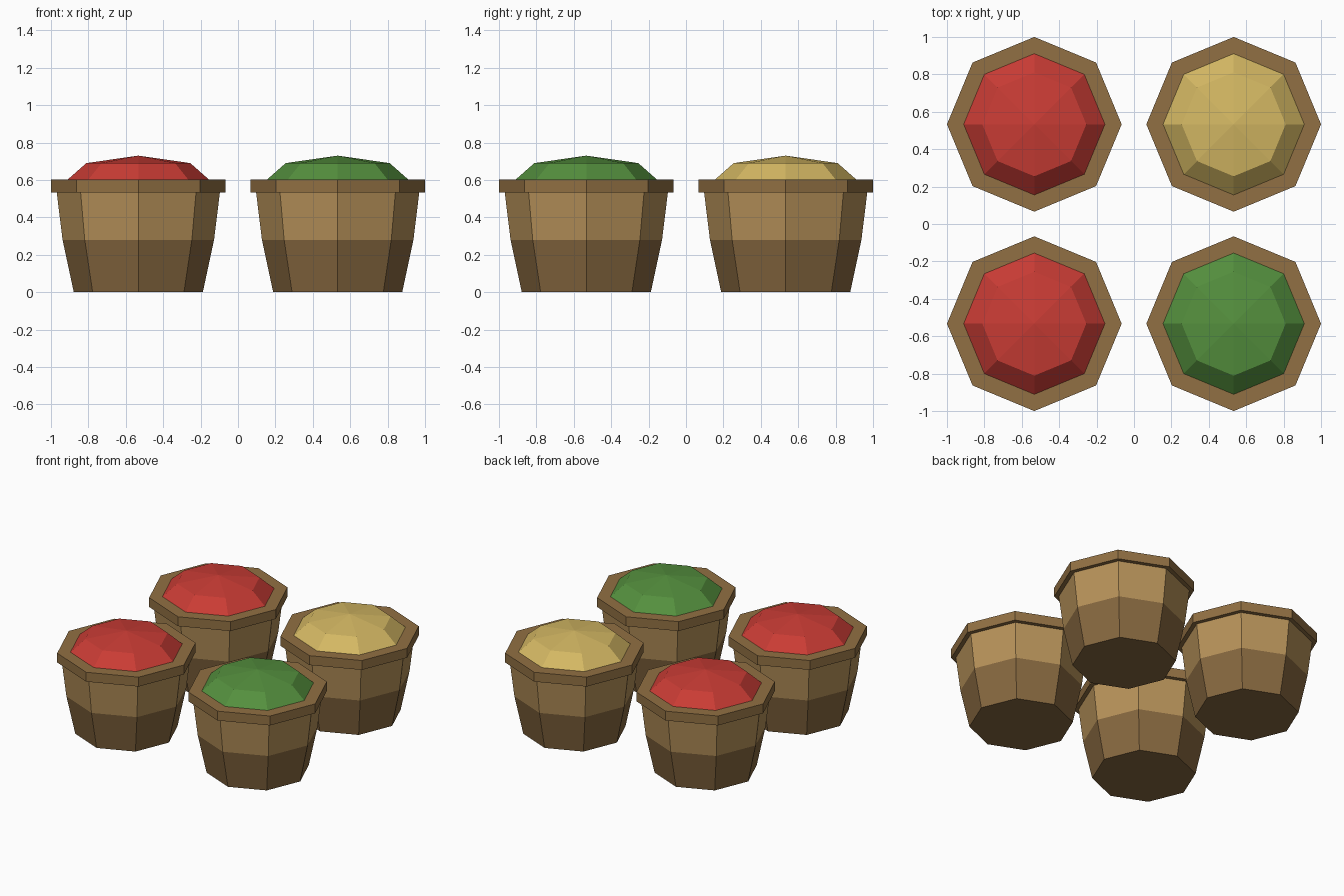
import bpy, bmesh, math

if "Cube" in bpy.data.objects:
    bpy.data.objects.remove(bpy.data.objects["Cube"])

SIDES = 8


def material(name, rgb):
    m = bpy.data.materials.new(name)
    m.diffuse_color = (*rgb, 1.0)
    m.use_nodes = True
    m.node_tree.nodes["Principled BSDF"].inputs["Base Color"].default_value = m.diffuse_color
    return m


def lathe(name, profile, centre, mats, bands=None):
    """Revolve (radius, z) points into a closed eight-sided solid; bands = material per ring."""
    bm = bmesh.new()
    rings = []
    for r, z in profile:
        if r == 0:
            rings.append([bm.verts.new((0, 0, z))])
        else:
            rings.append([bm.verts.new((r * math.cos(math.tau * i / SIDES),
                                        r * math.sin(math.tau * i / SIDES), z))
                          for i in range(SIDES)])
    for k, (a, b) in enumerate(zip(rings, rings[1:])):
        for i in range(SIDES):
            j = (i + 1) % SIDES
            f = bm.faces.new((a[i], a[j], b[0]) if len(b) == 1 else (a[i], a[j], b[j], b[i]))
            f.material_index = bands[k] if bands else 0
    bm.faces.new(rings[0][::-1])
    if len(rings[-1]) > 1:
        bm.faces.new(rings[-1])
    bmesh.ops.recalc_face_normals(bm, faces=bm.faces)
    mesh = bpy.data.meshes.new(name)
    bm.to_mesh(mesh)
    bm.free()
    for m in mats:
        mesh.materials.append(m)
    ob = bpy.data.objects.new(name, mesh)
    ob.location = (*centre, 0)
    bpy.context.collection.objects.link(ob)


wood_dark = material("dark_wood", (0.24, 0.138, 0.05))
wood_light = material("light_wood", (0.47, 0.285, 0.10))
wood_rim = material("rim_wood", (0.285, 0.162, 0.056))
red = material("red_produce", (0.59, 0.045, 0.035))
green = material("green_produce", (0.09, 0.28, 0.048))
yellow = material("yellow_produce", (0.66, 0.48, 0.125))

D = 0.533
baskets = [("front_left", -D, -D, red), ("back_left", -D, D, red),
           ("front_right", D, -D, green), ("back_right", D, D, yellow)]

for label, x, y, filling in baskets:
    # Tapered tub with a darker lower band
    lathe(label + "_basket", [(0.345, 0), (0.405, 0.28), (0.437, 0.54)], (x, y),
          [wood_dark, wood_light], [0, 1])
    # Overhanging rim
    lathe(label + "_rim", [(0.467, 0.533), (0.467, 0.602)], (x, y), [wood_rim])
    # Faceted heap of produce
    lathe(label + "_heap", [(0.38, 0.6), (0.278, 0.69), (0, 0.73)], (x, y), [filling])
